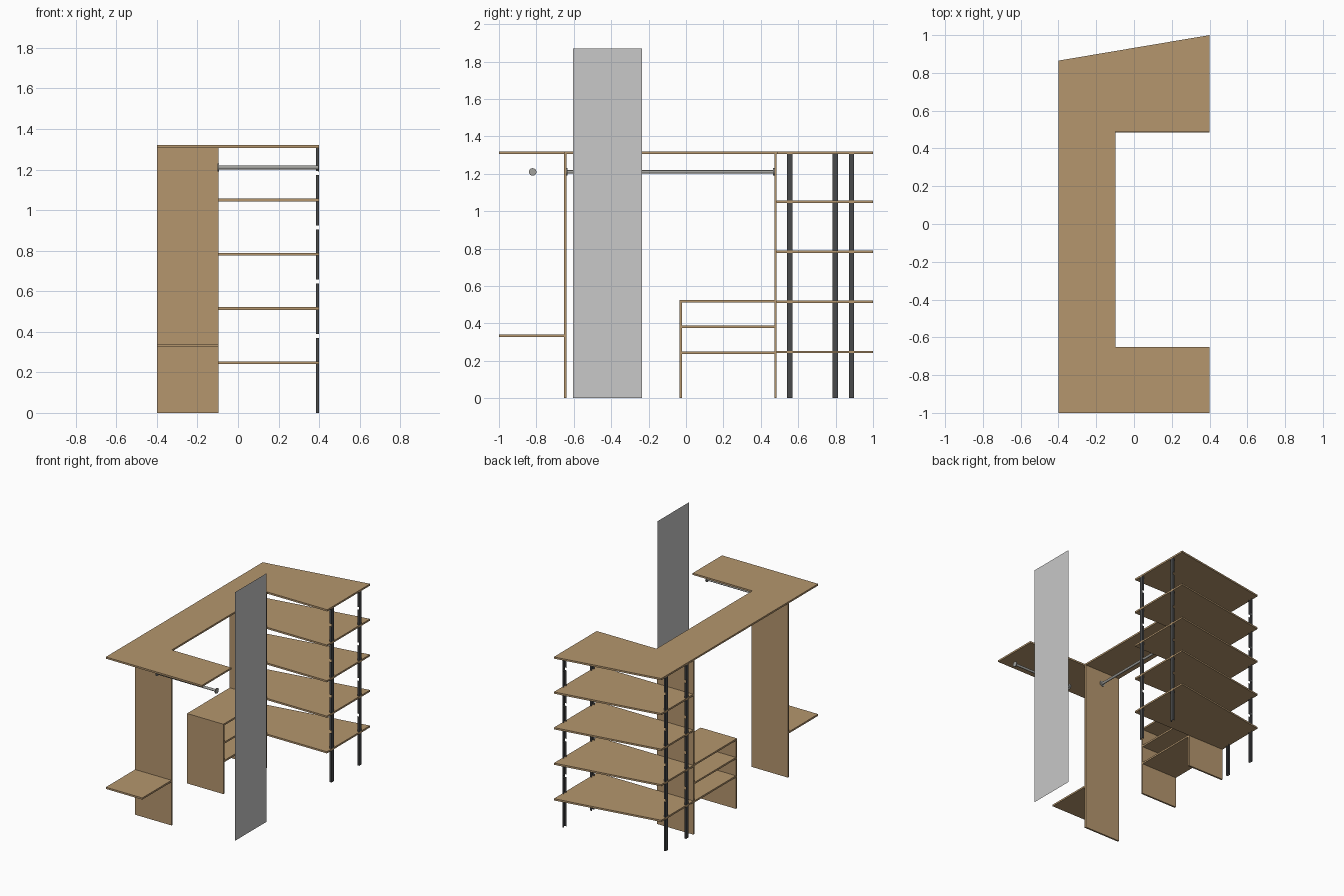
import bpy, bmesh, math
from mathutils import Matrix

if "Cube" in bpy.data.objects:
    bpy.data.objects.remove(bpy.data.objects["Cube"])


def mat(name, c):
    m = bpy.data.materials.new(name)
    m.diffuse_color = (*c, 1)
    m.use_nodes = True
    m.node_tree.nodes["Principled BSDF"].inputs["Base Color"].default_value = m.diffuse_color
    return m


WOOD = mat("wood", (0.46, 0.305, 0.155))
STEEL = mat("dark steel", (0.065, 0.067, 0.07))
CHROME = mat("rod metal", (0.36, 0.36, 0.34))
GLASS = mat("mirror grey", (0.58, 0.58, 0.58))

T = 0.013            # board thickness
X0, X1, XI = -0.4, 0.4, -0.097
TOP = 1.32           # top of the worktop


def finish(name, bm, material):
    bmesh.ops.recalc_face_normals(bm, faces=bm.faces)
    me = bpy.data.meshes.new(name)
    bm.to_mesh(me)
    bm.free()
    me.materials.append(material)
    ob = bpy.data.objects.new(name, me)
    bpy.context.collection.objects.link(ob)
    return ob


def add_prism(bm, outline, z0, z1):
    f = bm.faces.new([bm.verts.new((x, y, z0)) for x, y in outline])
    up = bmesh.ops.extrude_face_region(bm, geom=[f])["geom"]
    bmesh.ops.translate(bm, vec=(0, 0, z1 - z0),
                        verts=[v for v in up if isinstance(v, bmesh.types.BMVert)])


def rect(x0, x1, y0, y1):
    return [(x0, y0), (x1, y0), (x1, y1), (x0, y1)]


def board(name, outline, z0, z1):
    bm = bmesh.new()
    add_prism(bm, outline, z0, z1)
    return finish(name, bm, WOOD)


# U-shaped top board
board("top_board", [(X0, -1), (X1, -1), (X1, -0.65), (XI, -0.65), (XI, 0.49),
                    (X1, 0.49), (X1, 1), (X0, 0.865)], TOP - T, TOP)

# Upright panels
board("left_panel", rect(X0, XI, -0.652, -0.639), 0, TOP - T)
board("right_panel", rect(X0, XI, 0.472, 0.485), 0, TOP - T)
board("low_panel", rect(X0, XI, -0.035, -0.022), 0, 0.513)

# Low shelf unit and the single side shelf
board("low_unit_top", rect(X0, XI, -0.035, 0.472), 0.513, 0.526)
for i, z in enumerate((0.243, 0.381)):
    board(f"low_shelf_{i + 1}", rect(X0, XI, -0.022, 0.472), z - T / 2, z + T / 2)
board("side_shelf", rect(X0, XI, -1, -0.652), 0.327, 0.34)

# Tall rack shelves with the slanted far edge
LEVELS = (0.247, 0.515, 0.782, 1.05)
for i, z in enumerate(LEVELS):
    board(f"rack_shelf_{i + 1}", [(X0, 0.485), (X1, 0.485), (X1, 1), (X0, 0.865)],
          z - T / 2, z + T / 2)


# Channel posts: a thin web outside, two flanges notched between the shelves
def post(name, side, y):
    bm = bmesh.new()
    w, d, t = 0.0145, 0.0145, 0.0012
    xo, xw, xf = (side * (0.3995 - k) for k in (0, t, d))
    add_prism(bm, rect(min(xo, xw), max(xo, xw), y - w, y + w), 0, TOP - T)
    cuts = [0] + [z + 0.133 + s for z in LEVELS for s in (-0.01, 0.01)] + [TOP - T]
    for z0, z1 in zip(cuts[::2], cuts[1::2]):
        for s in (-1, 1):
            ya, yb = sorted((y + s * w, y + s * (w - t)))
            add_prism(bm, rect(min(xw, xf), max(xw, xf), ya, yb), z0, z1)
    finish(name, bm, STEEL)


for name, side, y in (("post_outer_near", 1, 0.555), ("post_outer_far", 1, 0.885),
                      ("post_inner_near", -1, 0.555), ("post_inner_far", -1, 0.798)):
    post(name, side, y)


# Hanging rods with a round flange at each end
def rod(name, centre, length, axis):
    bm = bmesh.new()
    turn = Matrix.Rotation(math.pi / 2, 4, "Y" if axis == "x" else "X")
    place = Matrix.Translation(centre) @ turn
    ft = 0.006
    for r, h, off in ((0.009, length - 2 * ft, 0), (0.02, ft, (length - ft) / 2),
                      (0.02, ft, (ft - length) / 2)):
        bmesh.ops.create_cone(bm, cap_ends=True, segments=24, radius1=r, radius2=r, depth=h,
                              matrix=place @ Matrix.Translation((0, 0, off)))
    ob = finish(name, bm, CHROME)
    bpy.context.view_layer.objects.active = ob
    ob.select_set(True)
    bpy.ops.object.shade_smooth_by_angle(angle=math.radians(35))
    ob.select_set(False)


rod("long_rod", (-0.245, -0.0835, 1.21), 1.111, "y")
rod("short_rod", (0.15, -0.82, 1.21), 0.5, "x")

# Standing mirror: a single flat sheet
bm = bmesh.new()
bm.faces.new([bm.verts.new((X1, y, z)) for y, z in
              ((-0.605, 0), (-0.235, 0), (-0.235, 1.87), (-0.605, 1.87))])
finish("mirror", bm, GLASS)
